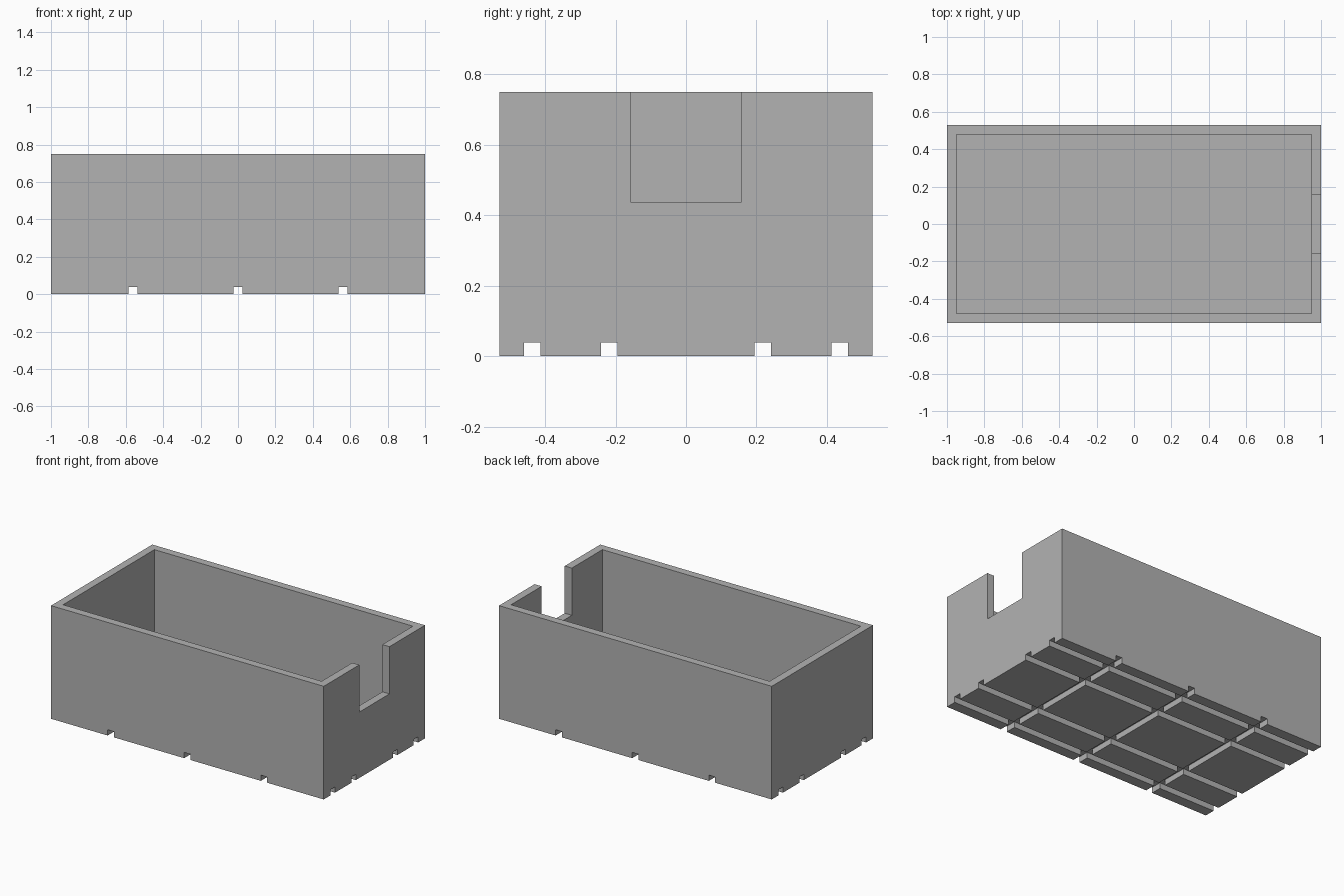
import bpy

default_cube = bpy.data.objects.get("Cube")
if default_cube:
    bpy.data.objects.remove(default_cube, do_unlink=True)

# Overall proportions
LENGTH, WIDTH, HEIGHT = 2.0, 1.06, 0.75
WALL, FLOOR = 0.052, 0.075
NOTCH_WIDTH, NOTCH_BOTTOM = 0.316, 0.437
GROOVE_WIDTH, GROOVE_DEPTH = 0.047, 0.038
MARGIN = 0.1

grey = bpy.data.materials.new("plain grey")
grey.use_nodes = True
colour = (0.45, 0.45, 0.45, 1)
grey.diffuse_color = colour
grey.node_tree.nodes["Principled BSDF"].inputs["Base Color"].default_value = colour


def block(name, low, high):
    """Axis-aligned box between two corners."""
    centre = [(a + b) / 2 for a, b in zip(low, high)]
    bpy.ops.mesh.primitive_cube_add(size=1, location=centre)
    obj = bpy.context.object
    obj.name = name
    obj.scale = [b - a for a, b in zip(low, high)]
    bpy.ops.object.transform_apply(location=True, rotation=False, scale=True)
    obj.data.materials.append(grey)
    return obj


def cut(target, name, low, high):
    """Subtract a box from the target, then discard the cutter."""
    cutter = block(name, low, high)
    cutter.hide_render = True
    modifier = target.modifiers.new(name, "BOOLEAN")
    modifier.operation = "DIFFERENCE"
    modifier.solver = "EXACT"
    modifier.object = cutter
    bpy.context.view_layer.objects.active = target
    bpy.ops.object.modifier_apply(modifier=modifier.name)
    bpy.data.objects.remove(cutter, do_unlink=True)


hx, hy = LENGTH / 2, WIDTH / 2
box = block("open_box", (-hx, -hy, 0), (hx, hy, HEIGHT))

# Hollow interior
cut(box, "cavity", (WALL - hx, WALL - hy, FLOOR),
    (hx - WALL, hy - WALL, HEIGHT + MARGIN))

# Square notch in the end wall
cut(box, "end_notch", (hx - WALL - MARGIN, -NOTCH_WIDTH / 2, NOTCH_BOTTOM),
    (hx + MARGIN, NOTCH_WIDTH / 2, HEIGHT + MARGIN))

# Crossing grooves under the floor
half = GROOVE_WIDTH / 2
for x in (-0.562, 0, 0.562):
    cut(box, "cross_groove", (x - half, -hy - MARGIN, -MARGIN),
        (x + half, hy + MARGIN, GROOVE_DEPTH))
for y in (-0.436, -0.218, 0.218, 0.436):
    cut(box, "long_groove", (-hx - MARGIN, y - half, -MARGIN),
        (hx + MARGIN, y + half, GROOVE_DEPTH))

# Flat shading
for polygon in box.data.polygons:
    polygon.use_smooth = False
